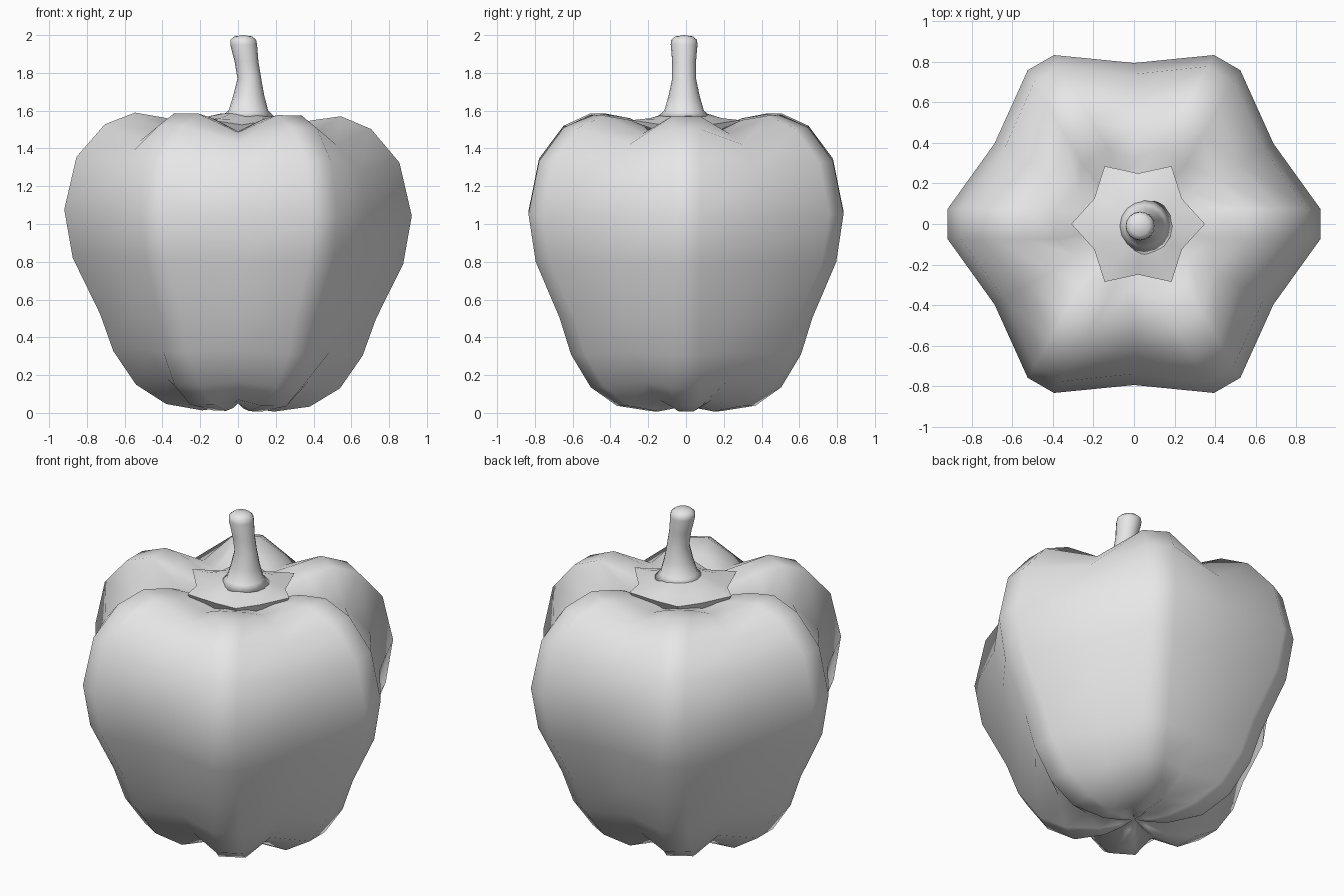
import bpy
import bmesh
from math import cos, sin, pi, radians

if "Cube" in bpy.data.objects:
    bpy.data.objects.remove(bpy.data.objects["Cube"])

grey = bpy.data.materials.new("plain grey")
grey.use_nodes = True
grey.diffuse_color = (0.8, 0.8, 0.8, 1)
grey.node_tree.nodes["Principled BSDF"].inputs["Base Color"].default_value = (0.8, 0.8, 0.8, 1)

LOBES = 6


def loft(name, rings, start=None, end=None, angle=None):
    """Skin closed rings of points; close each end on a centre point or a flat cap."""
    bm = bmesh.new()
    loops = [[bm.verts.new(p) for p in ring] for ring in rings]
    n = len(loops[0])
    for a, b in zip(loops, loops[1:]):
        for i in range(n):
            j = (i + 1) % n
            bm.faces.new((a[i], a[j], b[j], b[i]))
    for loop, centre in ((loops[0], start), (loops[-1], end)):
        if centre is None:
            bm.faces.new(loop)
        else:
            c = bm.verts.new(centre)
            for i in range(n):
                bm.faces.new((loop[i], loop[(i + 1) % n], c))
    bmesh.ops.recalc_face_normals(bm, faces=bm.faces)
    mesh = bpy.data.meshes.new(name)
    bm.to_mesh(mesh)
    bm.free()
    mesh.materials.append(grey)
    ob = bpy.data.objects.new(name, mesh)
    bpy.context.collection.objects.link(ob)
    bpy.ops.object.select_all(action='DESELECT')
    ob.select_set(True)
    bpy.context.view_layer.objects.active = ob
    if angle:
        bpy.ops.object.shade_smooth_by_angle(angle=radians(angle))
    else:
        bpy.ops.object.shade_smooth()
    return ob


def body_ring(ridge_r, ridge_z, groove_r, groove_z):
    """Six blunt lobes with a groove between each pair, leaning slightly sideways."""
    ring = []
    half = min(0.075, ridge_r * 0.2)
    for k in range(LOBES):
        a = k * 2 * pi / LOBES
        for side in (-half, half):
            ring.append((ridge_r * cos(a) - side * sin(a),
                         ridge_r * sin(a) + side * cos(a), ridge_z))
        g = a + pi / LOBES
        ring.append((groove_r * cos(g), groove_r * sin(g), groove_z))
    return [(x, y, z - 0.018 * x) for x, y, z in ring]


# Fruit body: ridge radius and height, groove radius and height
body_profile = [
    (0.08, 0.025, 0.06, 0.06), (0.19, 0.01, 0.13, 0.05), (0.38, 0.04, 0.27, 0.07),
    (0.54, 0.14, 0.43, 0.17), (0.66, 0.315, 0.56, 0.33), (0.73, 0.51, 0.65, 0.52),
    (0.875, 0.805, 0.745, 0.81), (0.92, 1.06, 0.795, 1.06), (0.855, 1.34, 0.74, 1.29),
    (0.705, 1.515, 0.60, 1.43), (0.545, 1.58, 0.46, 1.485), (0.385, 1.555, 0.32, 1.49),
    (0.20, 1.49, 0.17, 1.47),
]
loft("fruit_body", [body_ring(*p) for p in body_profile], (0, 0, 0.05), (0, 0, 1.46))


def star_ring(tip, notch, tip_z, notch_z):
    ring = []
    for k in range(2 * LOBES):
        a = k * pi / LOBES
        r, z = (notch, notch_z) if k % 2 else (tip, tip_z)
        ring.append((0.02 + r * cos(a), r * sin(a), z))
    return ring


# Star-shaped cap under the stem
loft("stem_cap", [
    star_ring(0.30, 0.22, 1.50, 1.47), star_ring(0.33, 0.25, 1.55, 1.525),
    star_ring(0.22, 0.19, 1.56, 1.555), star_ring(0.11, 0.11, 1.585, 1.585),
], (0.02, 0, 1.46), (0.02, 0, 1.585), 40)


def circle(x, r, z, sides=16):
    return [(x + r * cos(2 * pi * i / sides), r * sin(2 * pi * i / sides) - 0.01, z)
            for i in range(sides)]


# Curved stem: centre, radius and height
stem_profile = [(0.05, 0.14, 1.57), (0.055, 0.105, 1.60), (0.057, 0.082, 1.68),
                (0.06, 0.063, 1.77), (0.045, 0.063, 1.86), (0.03, 0.071, 1.95),
                (0.028, 0.068, 1.975), (0.028, 0.047, 1.993)]
loft("stem", [circle(*p) for p in stem_profile], (0.05, -0.01, 1.56), (0.028, -0.01, 2.0))
